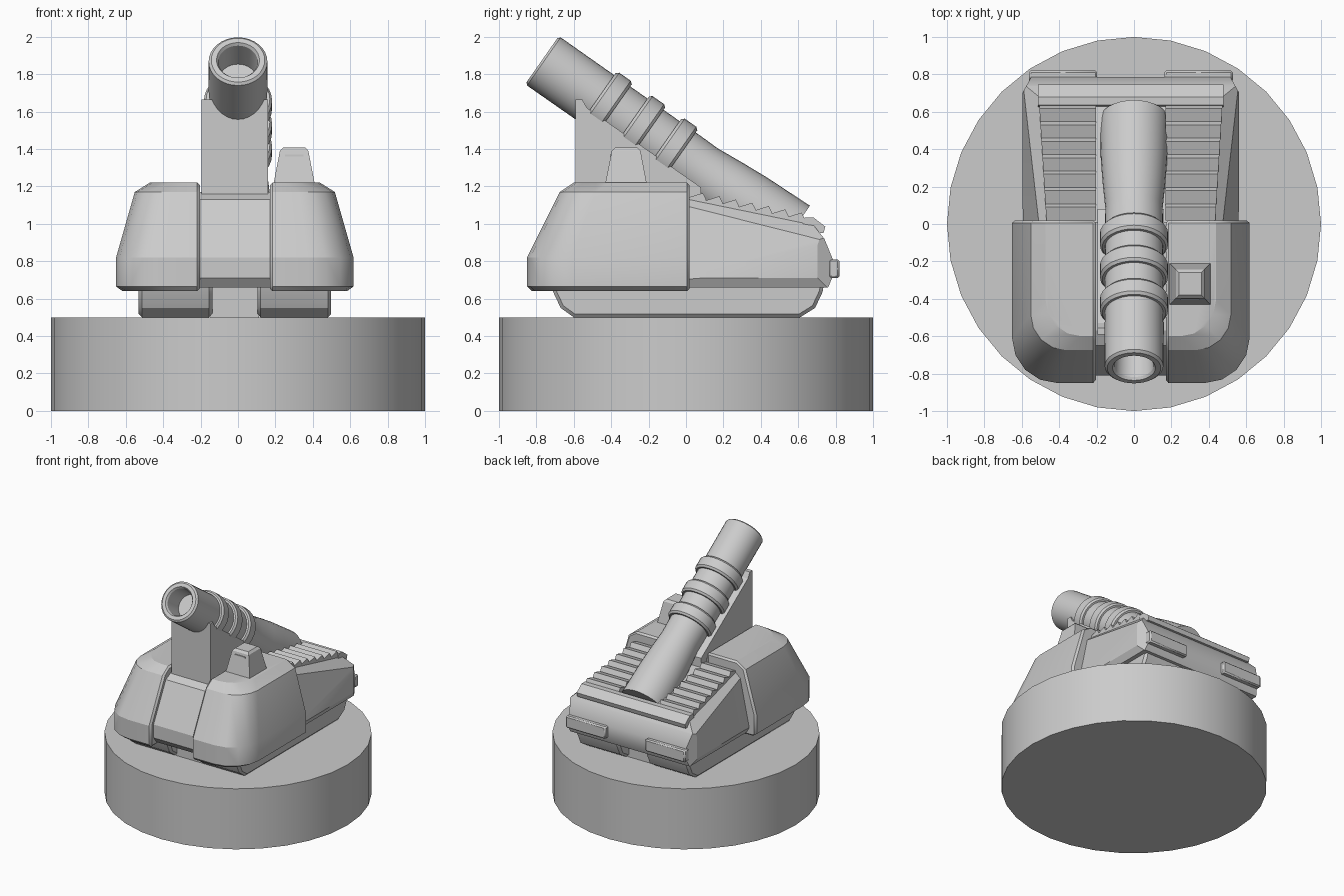
import bpy, bmesh, math
from mathutils import Vector

if "Cube" in bpy.data.objects:
    bpy.data.objects.remove(bpy.data.objects["Cube"])

GREY = (0.6, 0.6, 0.6, 1)
mat = bpy.data.materials.new("plain grey")
mat.use_nodes = True
mat.diffuse_color = GREY
mat.node_tree.nodes["Principled BSDF"].inputs["Base Color"].default_value = GREY

CX = -0.017  # hull centre line
made = []


def finish(bm, name, bevel=0, angle=50):
    bmesh.ops.remove_doubles(bm, verts=bm.verts, dist=1e-5)
    bmesh.ops.recalc_face_normals(bm, faces=bm.faces)
    me = bpy.data.meshes.new(name)
    bm.to_mesh(me)
    bm.free()
    me.materials.append(mat)
    ob = bpy.data.objects.new(name, me)
    bpy.context.collection.objects.link(ob)
    if bevel:
        mod = ob.modifiers.new("edge_chamfer", 'BEVEL')
        mod.width, mod.segments = bevel, 1
        mod.limit_method, mod.angle_limit = 'ANGLE', math.radians(angle)
    made.append(ob)
    return ob


def loft(bm, rings, cap=True):
    rows = [[bm.verts.new(p) for p in ring] for ring in rings]
    n = len(rows[0])
    for a, b in zip(rows, rows[1:]):
        for i in range(n):
            j = (i + 1) % n
            bm.faces.new((a[i], a[j], b[j], b[i]))
    if cap:
        bm.faces.new(rows[0])
        bm.faces.new(rows[-1])


def prism(profile, x0, x1):
    """Side profile of (y, z) points carried across x."""
    bm = bmesh.new()
    loft(bm, [[(x, y, z) for y, z in profile] for x in (x0, x1)])
    return bm


def box(name, x0, x1, y0, y1, z0, z1, bevel=0):
    return finish(prism([(y0, z0), (y1, z0), (y1, z1), (y0, z1)], x0, x1), name, bevel)


def lathe(name, profile, origin, axis, segs=32):
    """Turn (distance, radius) points around an axis."""
    bm = bmesh.new()
    q = Vector(axis).to_track_quat('Z', 'Y')
    rings = []
    for d, r in profile:
        angles = [2 * math.pi * i / segs for i in range(segs)]
        rings.append([q @ Vector((r * math.cos(a), r * math.sin(a), d)) + Vector(origin)
                      for a in angles])
    loft(bm, rings, cap=False)
    return finish(bm, name)


# Round plinth
lathe("plinth", [(0, 0), (0, 1), (0.5, 1), (0.5, 0)], (0, 0, 0), (0, 0, 1))

# Rounded front covers, one on each side of the centre strip
COVER = [(0.64, 0.60, -0.825), (0.665, 0.635, -0.85), (0.82, 0.635, -0.85),
         (1.17, 0.535, -0.675), (1.22, 0.455, -0.60)]
for side, label in ((1, "left"), (-1, "right")):
    rings = []
    for z, w, front in COVER:
        r = 0.24 if z < 1 else 0.19
        pts = [(0.187, 0.02), (w, 0.02)]
        for i in range(5):
            a = math.pi / 2 * i / 4
            pts.append((w - r + r * math.cos(a), front + r - r * math.sin(a)))
        pts.append((0.187, front))
        rings.append([(CX + side * x, y, z) for x, y in pts])
    bm = bmesh.new()
    loft(bm, rings)
    finish(bm, label + "_front_cover", 0.014, 65)

# Recessed strip between the covers
strip = [(0.01, 0.66), (-0.77, 0.66), (-0.81, 0.71), (-0.81, 0.82),
         (-0.65, 1.13), (-0.57, 1.17), (0.01, 1.17)]
finish(prism(strip, CX - 0.2, CX + 0.2), "centre_strip")

# Tapered rear hull, trimmed by slanted planes on both sides
rear = [(-0.1, 0.66), (-0.1, 1.15), (0.02, 1.13), (0.63, 1.01), (0.68, 0.995),
        (0.74, 0.92), (0.785, 0.81), (0.785, 0.72), (0.76, 0.66)]
bm = prism(rear, -0.7, 0.7)
TRIMS = [((0.578, 0, 0.7), (1, 0, 0)),
         ((0.575, 0, 0.7), (0.297, -0.018, 0.063)),
         ((0.45, 0.02, 1.13), (0.567, 0.094, 0.63)),
         ((0.53, 0.79, 0.8), (0.09, 0.05, 0)),
         ((0.578, 0, 0.71), (0.05, 0, -0.028))]
for co, no in TRIMS:
    for s in (1, -1):
        geom = bm.verts[:] + bm.edges[:] + bm.faces[:]
        cut = bmesh.ops.bisect_plane(bm, geom=geom, plane_co=(s * co[0], co[1], co[2]),
                                     plane_no=(s * no[0], no[1], no[2]), clear_outer=True)
        edges = [e for e in cut["geom_cut"] if isinstance(e, bmesh.types.BMEdge)]
        bmesh.ops.holes_fill(bm, edges=edges)
bmesh.ops.translate(bm, verts=bm.verts, vec=(CX, 0, 0))
finish(bm, "rear_hull")

# Stepped louvres on the engine deck
steps = [(0.01, 1.08)]
for i in range(7):
    y, z = 0.02 + i * 0.088, 1.165 - i * 0.0175
    steps += [(y, z - 0.022), (y + 0.07, z), (y + 0.088, z - 0.035)]
steps.append((0.64, 0.96))
for s, label in ((1, "left"), (-1, "right")):
    bm = prism(steps, CX + s * 0.185, CX + s * 0.45)
    for v in bm.verts:
        if abs(v.co.x - CX) > 0.3:
            v.co.x += s * 0.04 * v.co.y / 0.64
    finish(bm, label + "_louvres")

# Lip across the back of the deck
lip = [(0.62, 0.98), (0.635, 1.035), (0.68, 1.035), (0.745, 0.985), (0.735, 0.95), (0.68, 0.95)]
finish(prism(lip, CX - 0.495, CX + 0.495), "deck_lip")

# Rear bumpers, tracks
TRACK = [(-0.73, 0.72), (-0.71, 0.635), (-0.67, 0.55), (-0.60, 0.50),
         (0.61, 0.50), (0.69, 0.55), (0.73, 0.635), (0.745, 0.72)]
for s, label in ((1, "left"), (-1, "right")):
    box(label + "_bumper", CX + s * 0.18, CX + s * 0.545, 0.76, 0.82, 0.71, 0.81, 0.01)
    finish(prism(TRACK, CX + s * 0.12, CX + s * 0.515), label + "_track", 0.018, 60)
box("belly", CX - 0.13, CX + 0.13, -0.6, 0.6, 0.5, 0.7)

# Wedge-shaped barrel support
post = [(-0.59, 1.1), (-0.59, 1.665), (-0.555, 1.665), (-0.53, 1.62), (0.08, 1.195), (0.08, 1.1)]
finish(prism(post, -0.195, 0.16), "barrel_support")

# Barrel with hollow muzzle and three raised bands
START = (0, -0.77, 1.875)
AXIS = (0, 0.819, -0.574)
lathe("barrel", [(0.18, 0), (0.18, 0.1), (0.015, 0.105), (0, 0.115), (0, 0.143),
                 (0.012, 0.157), (0.95, 0.155), (1.04, 0.153), (1.2, 0.167),
                 (1.35, 0.177), (1.62, 0.185), (1.62, 0)], START, AXIS)
for i, d in enumerate((0.362, 0.58, 0.79)):
    lathe("barrel_band_%d" % (i + 1),
          [(d, 0.14), (d, 0.17), (d + 0.015, 0.182), (d + 0.09, 0.182),
           (d + 0.105, 0.17), (d + 0.105, 0.14), (d, 0.14)], START, AXIS)

# Small sighting turret with a viewing slit
bm = bmesh.new()
rings = []
for z, hx, y0, y1 in ((1.2, 0.113, -0.435, -0.207), (1.39, 0.076, -0.397, -0.243),
                      (1.407, 0.06, -0.38, -0.26)):
    rings.append([(0.3 - hx, y0, z), (0.3 + hx, y0, z), (0.3 + hx, y1, z), (0.3 - hx, y1, z)])
loft(bm, rings)
finish(bm, "sight_turret")
box("viewing_slit", 0.25, 0.35, -0.406, -0.398, 1.36, 1.37)

# Smooth shading that keeps the edges crisp
bpy.ops.object.select_all(action='DESELECT')
for ob in made:
    ob.select_set(True)
bpy.context.view_layer.objects.active = made[0]
bpy.ops.object.shade_smooth_by_angle(angle=math.radians(25))
